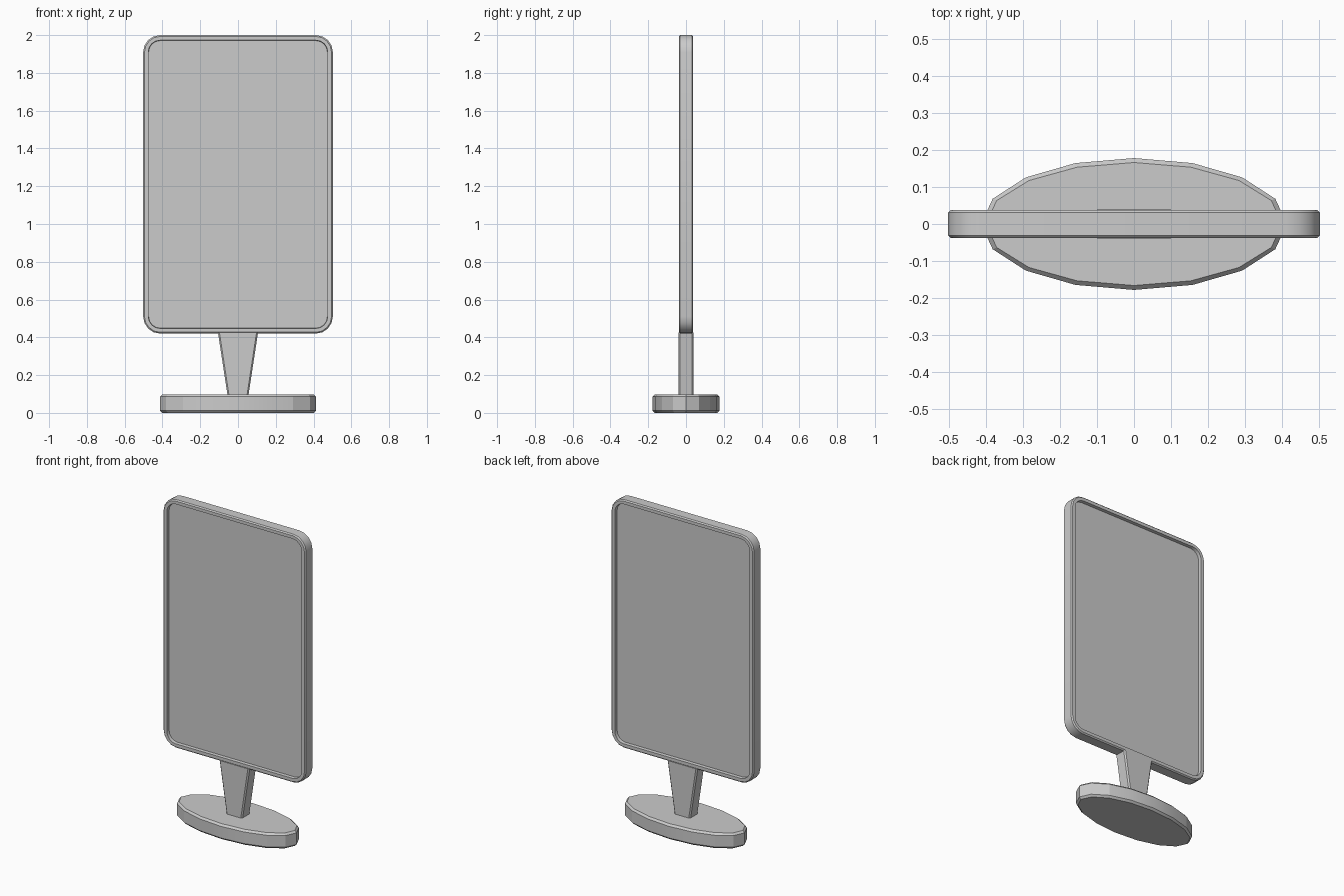
import bpy, bmesh, math

if "Cube" in bpy.data.objects:
    bpy.data.objects.remove(bpy.data.objects["Cube"])


def loft(name, rings, angle=30):
    # Join equal-length rings of points into a capped solid
    bm = bmesh.new()
    loops = [[bm.verts.new(p) for p in ring] for ring in rings]
    n = len(loops[0])
    for a, b in zip(loops, loops[1:]):
        for i in range(n):
            j = (i + 1) % n
            bm.faces.new((a[i], a[j], b[j], b[i]))
    bm.faces.new(loops[0])
    bm.faces.new(loops[-1])
    bmesh.ops.recalc_face_normals(bm, faces=bm.faces)
    me = bpy.data.meshes.new(name)
    bm.to_mesh(me)
    bm.free()
    ob = bpy.data.objects.new(name, me)
    bpy.context.collection.objects.link(ob)
    bpy.ops.object.select_all(action='DESELECT')
    ob.select_set(True)
    bpy.context.view_layer.objects.active = ob
    bpy.ops.object.shade_smooth_by_angle(angle=math.radians(angle))
    return ob


def rounded_rect(inset, y, hw=0.502, hh=0.79, cz=1.21, r=0.09, seg=4):
    # Upright rounded rectangle, shrunk evenly by inset
    pts = []
    for k, (sx, sz) in enumerate(((1, 1), (-1, 1), (-1, -1), (1, -1))):
        for s in range(seg + 1):
            a = math.pi / 2 * (k + s / seg)
            pts.append((sx * (hw - r) + (r - inset) * math.cos(a), y,
                        cz + sz * (hh - r) + (r - inset) * math.sin(a)))
    return pts


def ellipse(rx, ry, z, n=16):
    return [(rx * math.cos(2 * math.pi * i / n),
             ry * math.sin(2 * math.pi * i / n), z) for i in range(n)]


def chamfered_rect(hx, hy, z, c=0.008):
    quarter = [(hx, hy - c), (hx - c, hy)]
    pts = quarter + [(-x, y) for x, y in reversed(quarter)]
    return [(x, y, z) for x, y in pts + [(-x, -y) for x, y in pts]]


# Panel: chamfered rim with a recessed face on both sides
half = [(0.029, 0.018), (0.027, 0.038), (0.007, 0.038), (0.0, 0.031)]
profile = [(i, -y) for i, y in half] + list(reversed(half))
loft("panel", [rounded_rect(i, y) for i, y in profile])

# Tapered stem
loft("stem", [chamfered_rect(0.055, 0.041, 0.09),
              chamfered_rect(0.106, 0.041, 0.425)])

# Sixteen-sided oval base with chamfered rims
loft("base", [ellipse(0.413 - i, 0.178 - i, z) for i, z in
              ((0.012, 0.0), (0.0, 0.012), (0.0, 0.086), (0.012, 0.098))], 15)
